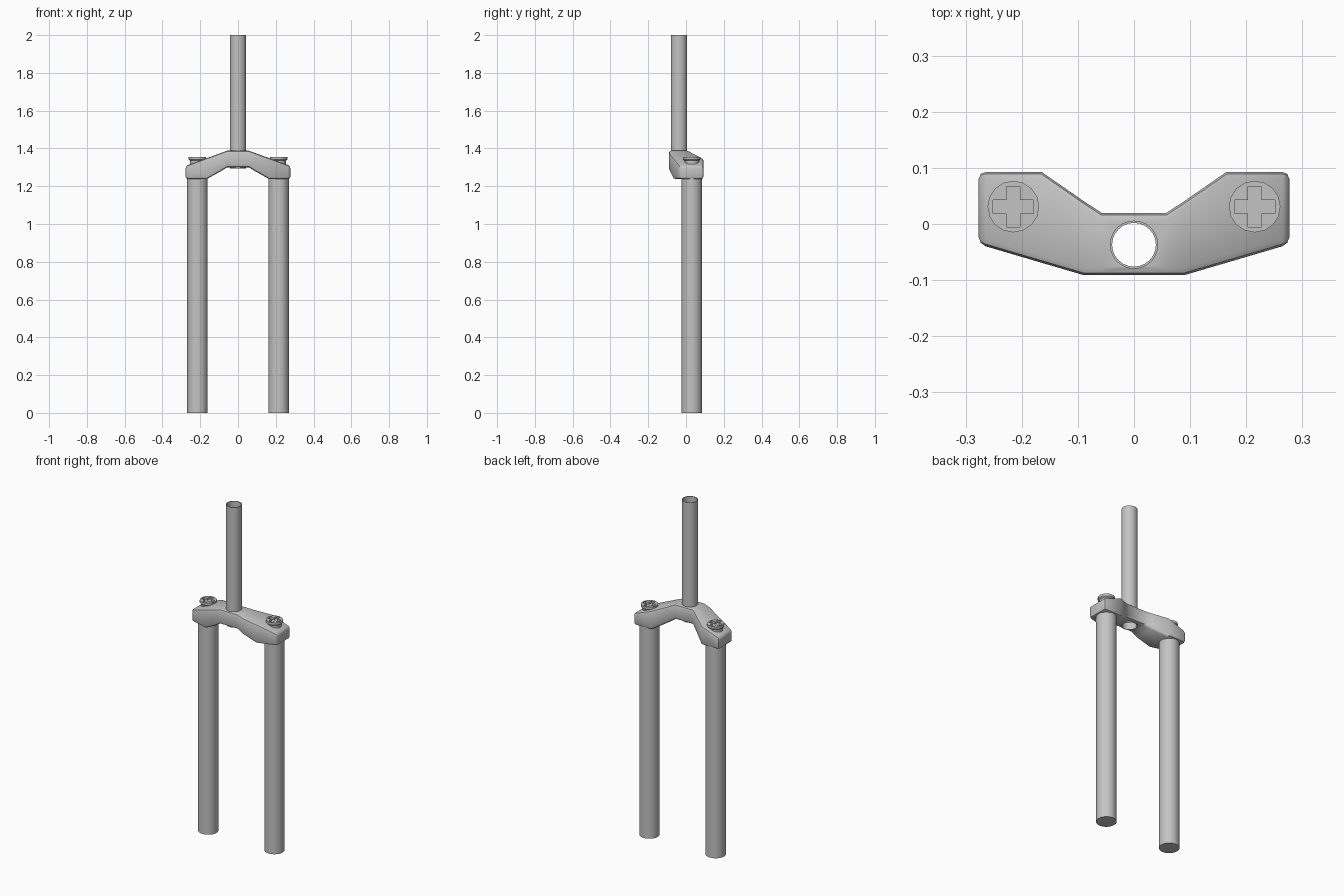
import bpy, bmesh, math

cube = bpy.data.objects.get("Cube")
if cube:
    bpy.data.objects.remove(cube, do_unlink=True)

metal = bpy.data.materials.new("grey_metal")
metal.use_nodes = True
GREY = (0.55, 0.55, 0.55, 1)
metal.diffuse_color = GREY
metal.node_tree.nodes["Principled BSDF"].inputs["Base Color"].default_value = GREY


def finish(bm, name):
    bmesh.ops.recalc_face_normals(bm, faces=bm.faces[:])
    mesh = bpy.data.meshes.new(name)
    bm.to_mesh(mesh)
    bm.free()
    obj = bpy.data.objects.new(name, mesh)
    bpy.context.collection.objects.link(obj)
    mesh.materials.append(metal)
    return obj


def lathe(name, profile, x, y, sides=24, closed=False):
    """Revolve (radius, z) points; an open profile is capped at both ends."""
    bm = bmesh.new()
    rings = []
    for r, z in profile:
        angles = [2 * math.pi * i / sides for i in range(sides)]
        rings.append([bm.verts.new((x + r * math.cos(a), y + r * math.sin(a), z))
                      for a in angles])
    pairs = list(zip(rings, rings[1:]))
    if closed:
        pairs.append((rings[-1], rings[0]))
    else:
        bm.faces.new(rings[0])
        bm.faces.new(rings[-1])
    for a, b in pairs:
        for i in range(sides):
            j = (i + 1) % sides
            bm.faces.new((a[i], a[j], b[j], b[i]))
    return finish(bm, name)


def box(name, x, y, z, sx, sy, sz):
    bm = bmesh.new()
    bmesh.ops.create_cube(bm, size=1)
    for v in bm.verts:
        v.co = (x + v.co.x * sx, y + v.co.y * sy, z + v.co.z * sz)
    return finish(bm, name)


def apply_modifiers(obj):
    graph = bpy.context.evaluated_depsgraph_get()
    obj.data = bpy.data.meshes.new_from_object(obj.evaluated_get(graph))
    obj.modifiers.clear()


def cut(obj, cutter):
    cutter.hide_render = True
    mod = obj.modifiers.new("cut", "BOOLEAN")
    mod.operation = "DIFFERENCE"
    mod.object = cutter
    mod.solver = "EXACT"
    apply_modifiers(obj)
    bpy.data.objects.remove(cutter, do_unlink=True)


def smooth(obj):
    bpy.ops.object.select_all(action="DESELECT")
    obj.select_set(True)
    bpy.context.view_layer.objects.active = obj
    bpy.ops.object.shade_smooth_by_angle(angle=math.radians(35))


# Crown: rectangular sections as x, front y, back y, bottom z, top z
half = [(0.058, -0.091, 0.02, 1.30, 1.388),
        (0.09, -0.091, 0.041, 1.28, 1.376),
        (0.165, -0.069, 0.093, 1.238, 1.349),
        (0.277, -0.036, 0.093, 1.238, 1.308)]
sections = [(-s[0],) + s[1:] for s in reversed(half)] + half
bm = bmesh.new()
loops = []
for x, front, back, low, high in sections:
    corners = ((front, low), (back, low), (back, high), (front, high))
    loops.append([bm.verts.new((x, y, z)) for y, z in corners])
for a, b in zip(loops, loops[1:]):
    for i in range(4):
        j = (i + 1) % 4
        bm.faces.new((a[i], a[j], b[j], b[i]))
bm.faces.new(loops[0])
bm.faces.new(loops[-1])
crown = finish(bm, "crown")
bevel = crown.modifiers.new("bevel", "BEVEL")
bevel.width = 0.013
bevel.segments = 2
bevel.limit_method = "ANGLE"
bevel.angle_limit = math.radians(45)
apply_modifiers(crown)

# Steerer: open tube running through the crown
STEERER_Y = -0.037
cut(crown, lathe("bore", [(0.041, 1.2), (0.041, 1.5)], 0, STEERER_Y))
smooth(crown)
steerer = lathe("steerer_tube", [(0.043, 1.295), (0.043, 2), (0.039, 2), (0.039, 1.295)],
                0, STEERER_Y, closed=True)
smooth(steerer)

# Legs and slotted top caps
LEG_X, LEG_Y = 0.215, 0.031
for side, sign in (("left", 1), ("right", -1)):
    x = sign * LEG_X
    smooth(lathe(side + "_leg", [(0.054, 0), (0.054, 1.26)], x, LEG_Y))
    cap = lathe(side + "_cap", [(0.038, 1.26), (0.038, 1.335), (0.046, 1.342), (0.046, 1.356)],
                x, LEG_Y, sides=16)
    cut(cap, box("slot_a", x, LEG_Y, 1.356, 0.072, 0.024, 0.024))
    cut(cap, box("slot_b", x, LEG_Y, 1.356, 0.024, 0.072, 0.024))
    smooth(cap)
